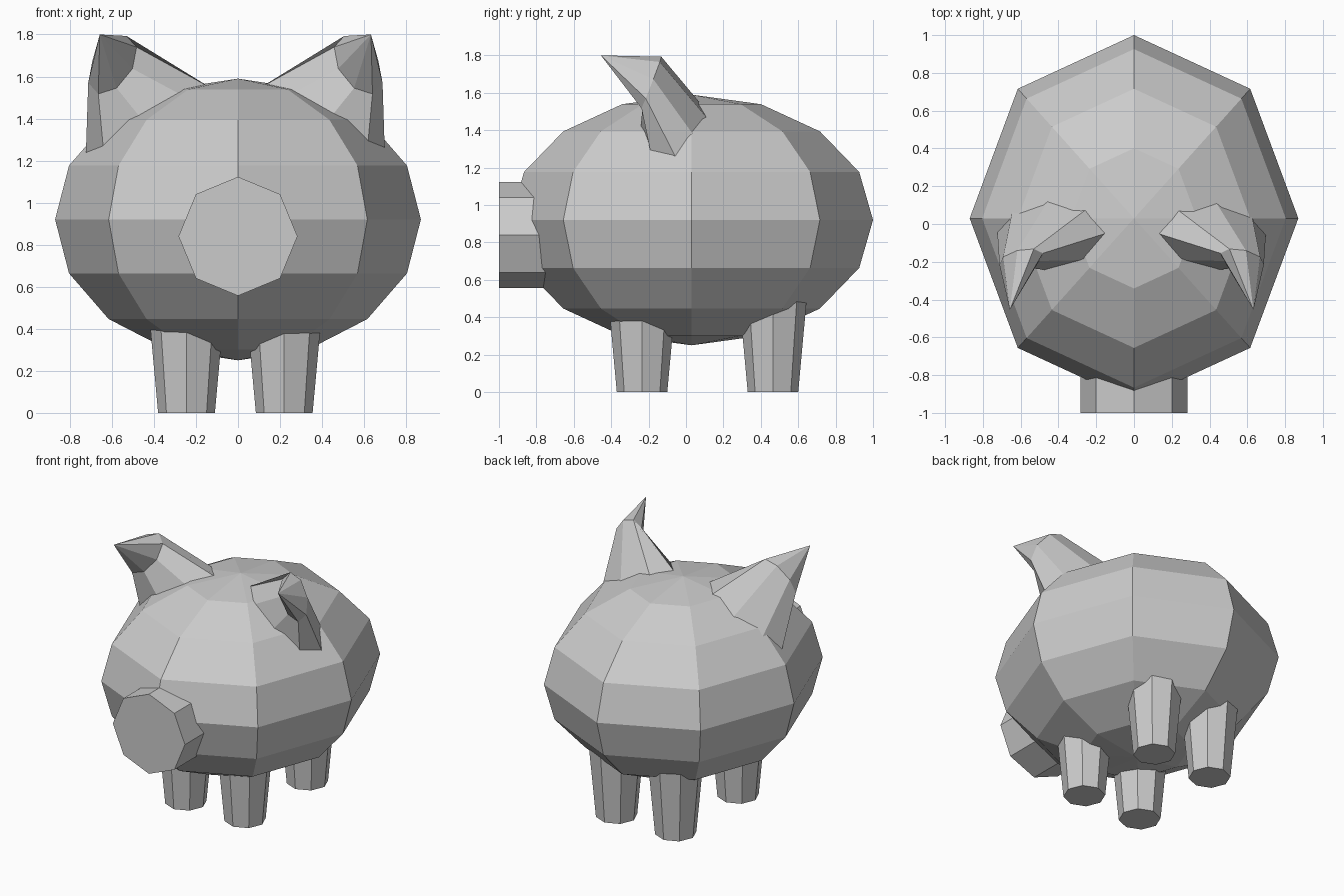
import bpy, bmesh, math
from mathutils import Vector

if "Cube" in bpy.data.objects:
    bpy.data.objects.remove(bpy.data.objects["Cube"])

AXIS = -0.0125  # legs and ears mirror about this x


def mesh_from_rings(name, rings, tip=None):
    """Skin a list of vertex rings, capping the start and closing the end (or a tip)."""
    bm = bmesh.new()
    loops = [[bm.verts.new(p) for p in ring] for ring in rings]
    n = len(loops[0])
    bm.faces.new(loops[0][::-1])
    for a, b in zip(loops, loops[1:]):
        for i in range(n):
            j = (i + 1) % n
            bm.faces.new((a[i], a[j], b[j], b[i]))
    if tip is None:
        bm.faces.new(loops[-1])
    else:
        t = bm.verts.new(tip)
        for i in range(n):
            bm.faces.new((loops[-1][i], loops[-1][(i + 1) % n], t))
    bmesh.ops.recalc_face_normals(bm, faces=bm.faces)
    mesh = bpy.data.meshes.new(name)
    bm.to_mesh(mesh)
    bm.free()
    obj = bpy.data.objects.new(name, mesh)
    bpy.context.collection.objects.link(obj)
    return obj


def ellipse(center, e1, e2, n=8):
    c, e1, e2 = Vector(center), Vector(e1), Vector(e2)
    return [c + e1 * math.cos(2 * math.pi * i / n) + e2 * math.sin(2 * math.pi * i / n)
            for i in range(n)]


# Body: low-poly ellipsoid
bpy.ops.mesh.primitive_uv_sphere_add(segments=8, ring_count=8, radius=1, location=(0, 0.03, 0.92))
body = bpy.context.object
body.name = "body"
body.scale = (0.87, 0.97, 0.67)

# Snout: octagonal cylinder
R = 0.283
mesh_from_rings("snout", [ellipse((0, y, 0.84), (R, 0, 0), (0, 0, R)) for y in (-0.5, -1.0)])

for side, label in ((-1, "left"), (1, "right")):
    # Legs: octagonal, tapering to the foot
    for y, part in ((-0.235, "front_leg"), (0.465, "back_leg")):
        x = AXIS + side * 0.2325
        mesh_from_rings(f"{part}_{label}",
                        [ellipse((x, y, z), (r, 0, 0), (0, r, 0)) for z, r in ((0, 0.135), (0.6, 0.19))])

    # Ear: flattened cone bent forward
    base = ellipse((0.44, -0.06, 1.42), (-0.27, 0, 0.155), (0, 0.185, 0.03))
    mid = ellipse((0.585, -0.185, 1.655), (-0.115, 0.03, 0.085), (0.02, 0.045, 0.11))
    root = [b + (b - m) * 0.2 for b, m in zip(base, mid)]
    place = lambda p: Vector((AXIS + side * p[0], p[1], p[2]))
    mesh_from_rings(f"ear_{label}", [[place(p) for p in ring] for ring in (root, mid)],
                    place((0.645, -0.455, 1.80)))
